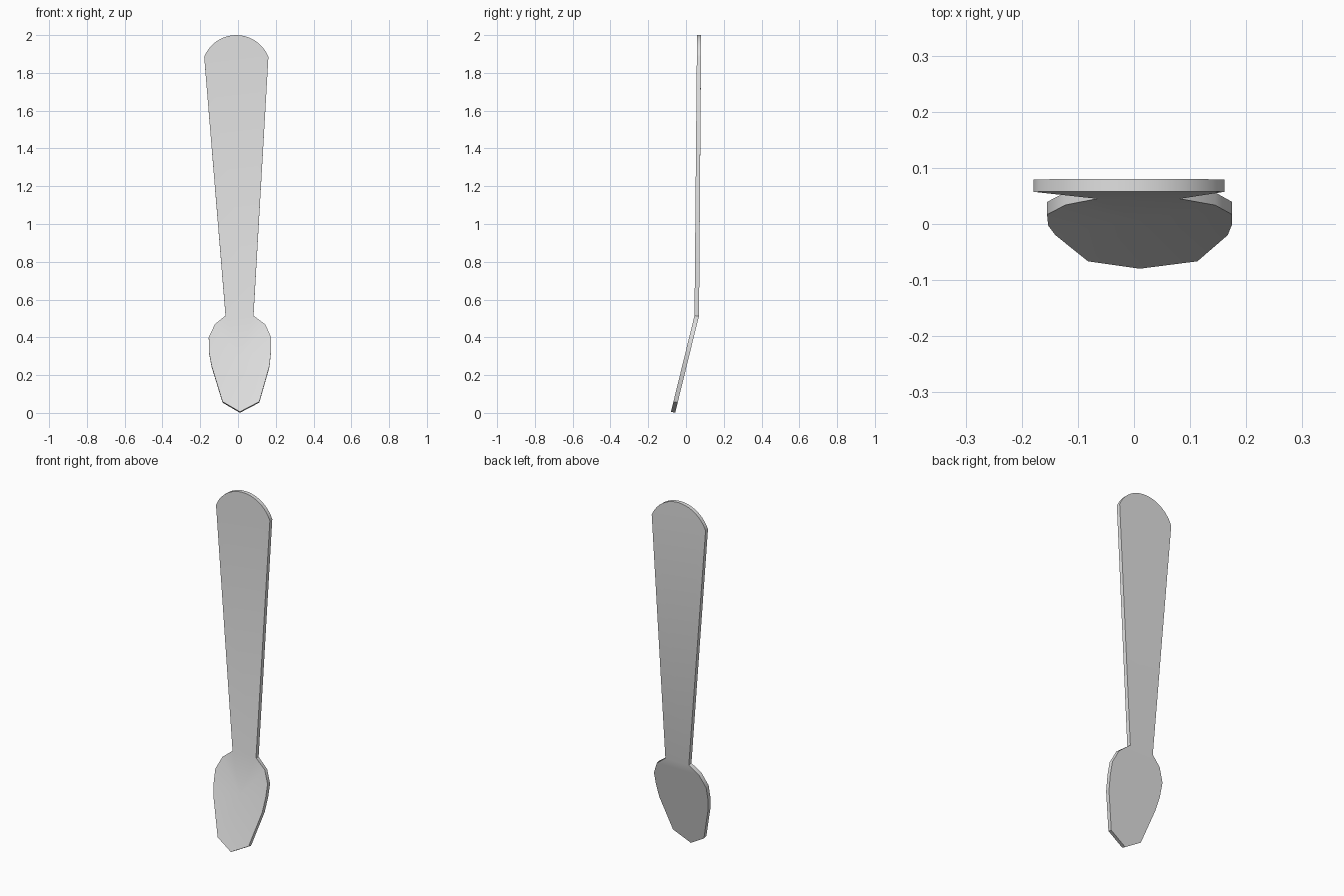
import bpy, bmesh, math

cube = bpy.data.objects.get("Cube")
if cube:
    bpy.data.objects.remove(cube, do_unlink=True)

metal = bpy.data.materials.new("light grey metal")
metal.use_nodes = True
grey = (0.75, 0.75, 0.75, 1)
metal.diffuse_color = grey
metal.node_tree.nodes["Principled BSDF"].inputs["Base Color"].default_value = grey

NECK_Z = 0.515

# Bowl outline (x, z), left neck corner round the tip to the right neck corner
bowl = [(0.082, 0.515), (0.145, 0.468), (0.175, 0.40), (0.175, 0.33), (0.167, 0.25),
        (0.113, 0.06), (0.01, 0.006), (-0.082, 0.06), (-0.14, 0.25), (-0.153, 0.32),
        (-0.155, 0.40), (-0.122, 0.47), (-0.066, 0.515)]

# Handle end: circular arc from right corner over the top to the left corner
R, CX = 0.183, -0.009
half = math.asin(0.17 / R)
N = 20
arc = []
for i in range(N + 1):
    a = -half + 2 * half * i / N
    arc.append((CX + R * math.sin(a), 2.0 - R + R * math.cos(a)))


def front_y(z):
    """Front surface: nearly upright handle, bowl sloping forward."""
    if z >= NECK_Z:
        return 0.045 + 0.009 * (z - NECK_Z)
    return 0.045 - 0.245 * (NECK_Z - z)


def back_offset(z):
    """Thickness measured square to the surface."""
    if z > NECK_Z:
        return 0.022, 0.0
    if z == NECK_Z:
        return 0.024, -0.003
    return 0.0225, -0.0055


bm = bmesh.new()
outline = bowl + arc
front, back = [], []
for x, z in outline:
    y = front_y(z)
    dy, dz = back_offset(z)
    front.append(bm.verts.new((x, y, z)))
    back.append(bm.verts.new((x, y + dy, z + dz)))

nb, n = len(bowl), len(outline)
# Handle faces, joined to the bowl along the neck
handle_ids = [nb - 1] + list(range(nb, n)) + [0]
bm.faces.new([front[i] for i in handle_ids])
bm.faces.new([back[i] for i in reversed(handle_ids)])
# Flat bowl back, dished bowl front
bm.faces.new(back[:nb])
dish = bm.verts.new((0.008, 0.006, 0.30))
for i in range(nb):
    bm.faces.new((front[i], front[(i + 1) % nb], dish))
# Rim
for i in range(n):
    j = (i + 1) % n
    bm.faces.new((front[i], front[j], back[j], back[i]))
bmesh.ops.recalc_face_normals(bm, faces=bm.faces)

mesh = bpy.data.meshes.new("spoon")
bm.to_mesh(mesh)
bm.free()
mesh.materials.append(metal)
spoon = bpy.data.objects.new("spoon", mesh)
bpy.context.collection.objects.link(spoon)

bpy.ops.object.select_all(action='DESELECT')
spoon.select_set(True)
bpy.context.view_layer.objects.active = spoon
bpy.ops.object.shade_smooth_by_angle(angle=math.radians(30))
